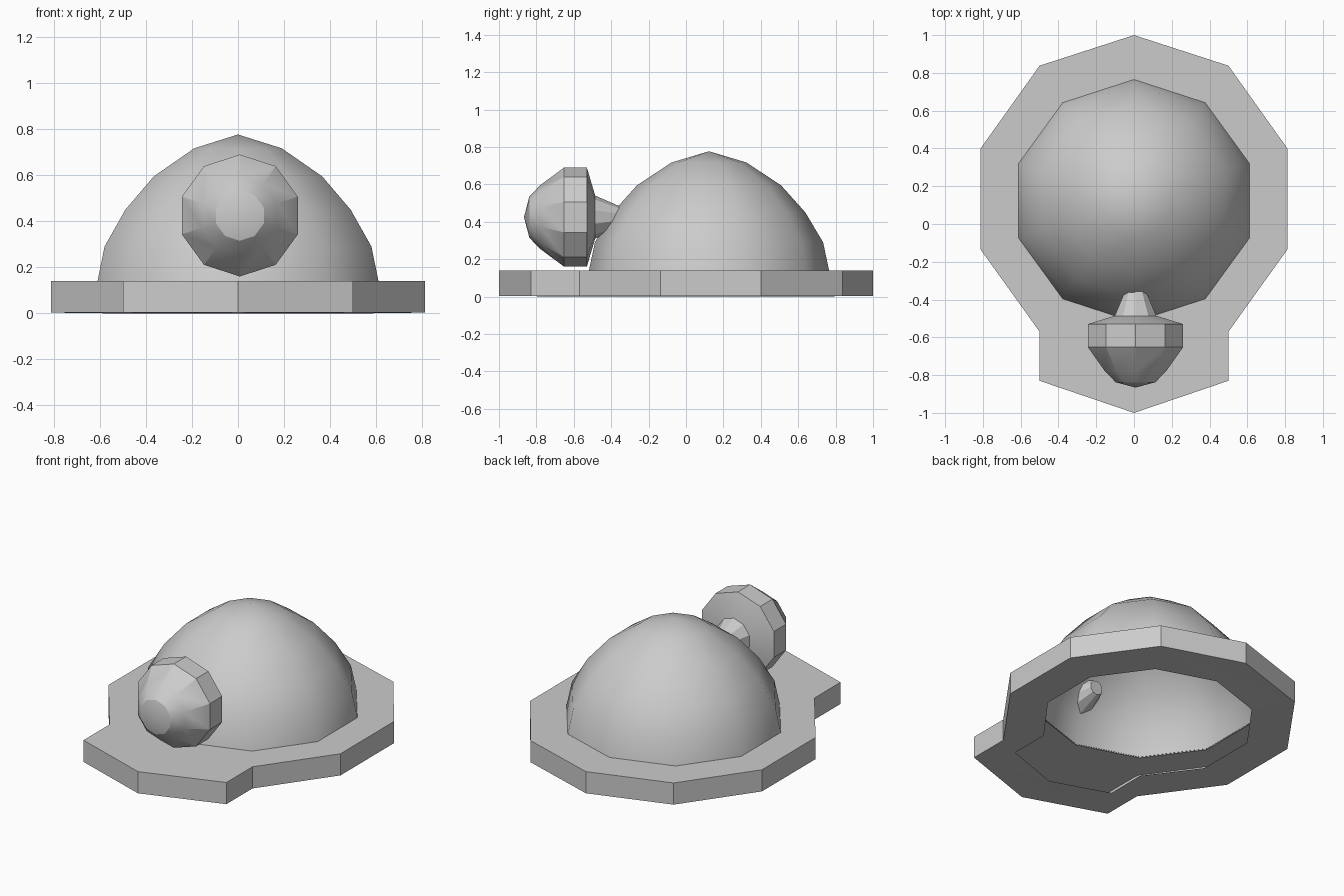
import bpy, bmesh
from math import sin, cos, pi, radians
from mathutils import Matrix

if "Cube" in bpy.data.objects:
    bpy.data.objects.remove(bpy.data.objects["Cube"])

SIDES = 10
DOME_Y = 0.123


def ring(r, cx=0.0, cy=0.0):
    return [(cx + r * sin(2 * pi * k / SIDES), cy + r * cos(2 * pi * k / SIDES))
            for k in range(SIDES)]


def mirrored(back, half, front):
    """Closed outline from its back point, right-hand points and front point."""
    return [(0, back)] + half + [(0, front)] + [(-x, y) for x, y in reversed(half)]


def make_object(name, bm, matrix, angle):
    bmesh.ops.recalc_face_normals(bm, faces=bm.faces)
    mesh = bpy.data.meshes.new(name)
    bm.to_mesh(mesh)
    bm.free()
    mesh.transform(matrix)
    obj = bpy.data.objects.new(name, mesh)
    bpy.context.collection.objects.link(obj)
    for p in mesh.polygons:
        p.use_smooth = angle > 0
    if angle:
        mesh.set_sharp_from_angle(angle=radians(angle))


def lathe(name, profile, matrix, angle):
    """Revolve (radius, height) points with ten sides; radius 0 makes a pole."""
    bm = bmesh.new()
    loops = []
    for r, h in profile:
        pts = [(0, 0)] if r == 0 else ring(r)
        loops.append([bm.verts.new((x, y, h)) for x, y in pts])
    for a, b in zip(loops, loops[1:]):
        for i in range(SIDES):
            j = (i + 1) % SIDES
            if len(a) == 1:
                bm.faces.new((a[0], b[i], b[j]))
            elif len(b) == 1:
                bm.faces.new((a[i], a[j], b[0]))
            else:
                bm.faces.new((a[i], a[j], b[j], b[i]))
    make_object(name, bm, matrix, angle)


# base plate: hollow tray with a dome opening above and a flat lip below
outline = mirrored(1, [(0.5, 0.838), (0.812, 0.40), (0.812, -0.135),
                       (0.5, -0.57), (0.5, -0.83)], -1)
lip = mirrored(0.738, [(0.36, 0.62), (0.585, 0.31), (0.585, -0.07),
                       (0.36, -0.375), (0.36, -0.63)], -0.755)
bm = bmesh.new()


def edge_loop(pts, z):
    verts = [bm.verts.new((x, y, z)) for x, y in pts]
    return verts, [bm.edges.new((verts[i - 1], verts[i])) for i in range(len(verts))]


top, top_edges = edge_loop(outline, 0.14)
bottom, bottom_edges = edge_loop(outline, 0.003)
hole, hole_edges = edge_loop(ring(0.64, 0, DOME_Y), 0.14)
inner, inner_edges = edge_loop(lip, 0.0)
bmesh.ops.triangle_fill(bm, edges=top_edges + hole_edges, normal=(0, 0, 1))
bmesh.ops.triangle_fill(bm, edges=bottom_edges + inner_edges, normal=(0, 0, -1))
for i in range(len(top)):
    bm.faces.new((bottom[i], bottom[i - 1], top[i - 1], top[i]))
make_object("base_plate", bm, Matrix(), 0)

# thin dome
lathe("dome", [(0, 0.777), (0.2, 0.717), (0.385, 0.595), (0.515, 0.45),
               (0.61, 0.29), (0.643, 0.135)],
      Matrix.Translation((0, DOME_Y, 0)), 60)

# faceted knob and tapered stem, turned to face the front
front = Matrix.Translation((0.008, 0, 0.425)) @ Matrix.Rotation(pi / 2, 4, 'X')
lathe("knob", [(0, 0.866), (0.11, 0.838), (0.17, 0.78), (0.265, 0.652),
               (0.265, 0.53), (0.12, 0.487), (0, 0.487)], front, 26)
lathe("stem", [(0, 0.49), (0.117, 0.49), (0.045, 0.325), (0, 0.325)], front, 30)
